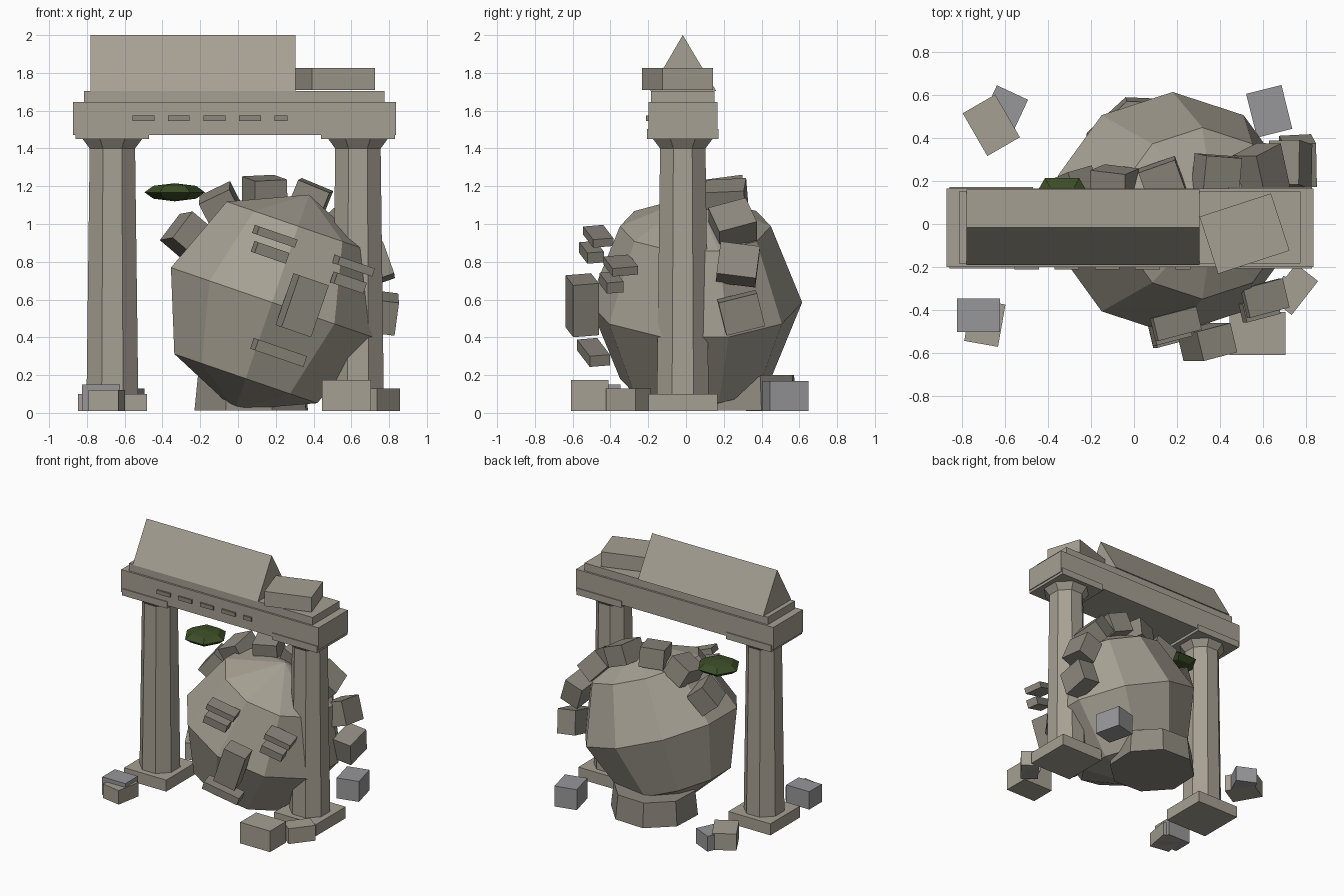
import bpy, bmesh, math
from mathutils import Matrix, Vector, Euler

if "Cube" in bpy.data.objects:
    bpy.data.objects.remove(bpy.data.objects["Cube"])

rad = math.radians


def material(name, rgb):
    m = bpy.data.materials.new(name)
    m.diffuse_color = (*rgb, 1)
    m.use_nodes = True
    m.node_tree.nodes["Principled BSDF"].inputs["Base Color"].default_value = m.diffuse_color
    return m


STONE = material("warm_stone", (0.38, 0.35, 0.29))
DARK = material("worn_stone", (0.27, 0.25, 0.21))
SLATE = material("grey_stone", (0.31, 0.31, 0.32))
GREEN = material("moss_green", (0.045, 0.075, 0.02))


def finish(name, bm, mat):
    bmesh.ops.recalc_face_normals(bm, faces=bm.faces)
    me = bpy.data.meshes.new(name)
    bm.to_mesh(me)
    bm.free()
    me.materials.append(mat)
    ob = bpy.data.objects.new(name, me)
    bpy.context.collection.objects.link(ob)
    return ob


def box(name, loc, size, rot=Matrix.Identity(3), mat=STONE):
    bm = bmesh.new()
    m = Matrix.Translation(loc) @ rot.to_4x4() @ Matrix.Diagonal((*size, 1))
    bmesh.ops.create_cube(bm, size=1, matrix=m)
    return finish(name, bm, mat)


def frustum(name, x, y, z0, z1, r0, r1, sides=8, turn=22.5, mat=STONE):
    bm = bmesh.new()
    m = Matrix.Translation((x, y, (z0 + z1) / 2)) @ Matrix.Rotation(rad(turn), 4, 'Z')
    bmesh.ops.create_cone(bm, cap_ends=True, segments=sides, radius1=r0, radius2=r1,
                          depth=z1 - z0, matrix=m)
    return finish(name, bm, mat)


def ball(name, loc, scale, segs, rings, rot, mat):
    bm = bmesh.new()
    m = Matrix.Translation(loc) @ rot.to_4x4() @ Matrix.Diagonal((*scale, 1))
    bmesh.ops.create_uvsphere(bm, u_segments=segs, v_segments=rings, radius=1, matrix=m)
    return finish(name, bm, mat)


def spin(axis, deg):
    return Matrix.Rotation(rad(deg), 3, axis)


# Two columns with base, shaft, flare and capital
CX, CY = -0.015, -0.017
for side, s in (("left", -1), ("right", 1)):
    x = CX + s * 0.65
    box(side + "_column_base", (x, CY, 0.055), (0.365, 0.365, 0.09))
    frustum(side + "_column_shaft", x, CY, 0.10, 1.41, 0.148, 0.130)
    frustum(side + "_column_flare", x, CY, 1.40, 1.452, 0.130, 0.172)
    box(side + "_capital", (x, CY, 1.476), (0.39, 0.38, 0.052))

# Lintel, cornice and carved slots
box("lintel", (-0.018, CY, 1.558), (1.71, 0.365, 0.175))
box("cornice", (-0.02, CY, 1.675), (1.59, 0.335, 0.06))
for i, (x, w) in enumerate([(-0.5, .115), (-0.313, .115), (-0.125, .115), (0.063, .115), (0.228, .07)]):
    box(f"lintel_slot_{i + 1}", (x, -0.2, 1.56), (w, 0.024, 0.03), mat=DARK)

# Gable roof: triangle profile extruded along x
bm = bmesh.new()
tri = [bm.verts.new((-0.78, y, z)) for y, z in ((-0.19, 1.704), (0.16, 1.704), (CY, 2.0))]
face = bm.faces.new(tri)
ext = bmesh.ops.extrude_face_region(bm, geom=[face])["geom"]
bmesh.ops.translate(bm, vec=(1.085, 0, 0), verts=[v for v in ext if isinstance(v, bmesh.types.BMVert)])
if len(bm.faces) < 5:
    bm.faces.new(tri)
finish("gable_roof", bm, STONE)
box("fallen_roof_block", (0.515, -0.045, 1.768), (0.35, 0.28, 0.115), spin('Z', 18))

# Fallen stone head: faceted ball leaning to the right
C = Vector((0.18, 0.05, 0.585))
TILT = spin('Y', 19)
ball("stone_head", C, (0.595, 0.565, 0.603), 10, 4, TILT, STONE)
frustum("broken_neck", 0.07, 0.29, 0.012, 0.2, 0.32, 0.30, 8, 20, DARK)

# Face features
FACE = TILT @ spin('Z', 14)
for name, loc, size in [
    ("left_brow", (0.195, -0.465, 0.935), (0.22, 0.11, 0.045)),
    ("left_eye", (0.17, -0.50, 0.85), (0.18, 0.09, 0.06)),
    ("right_brow", (0.61, -0.345, 0.78), (0.20, 0.14, 0.045)),
    ("right_eye", (0.585, -0.395, 0.69), (0.17, 0.09, 0.06)),
    ("nose", (0.34, -0.55, 0.57), (0.17, 0.14, 0.29)),
    ("mouth", (0.215, -0.49, 0.32), (0.28, 0.11, 0.06)),
]:
    box(name, loc, size, FACE, DARK)

# Crown of rubble hair blocks arched over the back of the head
CROWN = TILT @ spin('Z', 8)
for i in range(7):
    a = -70 + 24.5 * i
    r = 0.56 + 0.009 * i
    p = C + CROWN @ Vector((r * math.sin(rad(a)), 0.16, r * math.cos(rad(a))))
    wobble = Euler((rad(5), 0, rad(12 * (-1) ** i))).to_matrix()
    box(f"hair_block_{i + 1}", p, (0.18, 0.21, 0.15), CROWN @ spin('Y', a) @ wobble, DARK)

# Moss clump
ball("moss_clump", (-0.335, 0.075, 1.168), (0.16, 0.16, 0.048), 6, 4, spin('Z', 30), GREEN)

# Rubble on the ground: x, y, width, depth, height, turn, material
for i, (x, y, w, d, h, t, mat) in enumerate([
    (-0.60, 0.54, 0.16, 0.16, 0.12, -25, SLATE), (-0.665, 0.46, 0.175, 0.23, 0.13, 30, STONE),
    (-0.725, -0.425, 0.20, 0.155, 0.14, 0, SLATE), (-0.695, -0.46, 0.16, 0.2, 0.11, -10, STONE),
    (0.63, 0.525, 0.17, 0.21, 0.16, 14, SLATE), (0.575, -0.51, 0.26, 0.2, 0.165, 0, STONE),
    (0.745, -0.305, 0.13, 0.20, 0.12, -38, STONE), (0.72, -0.32, 0.10, 0.13, 0.115, -20, SLATE),
]):
    box(f"ground_block_{i + 1}", (x, y, 0.01 + h / 2), (w, d, h), spin('Z', t), mat)
